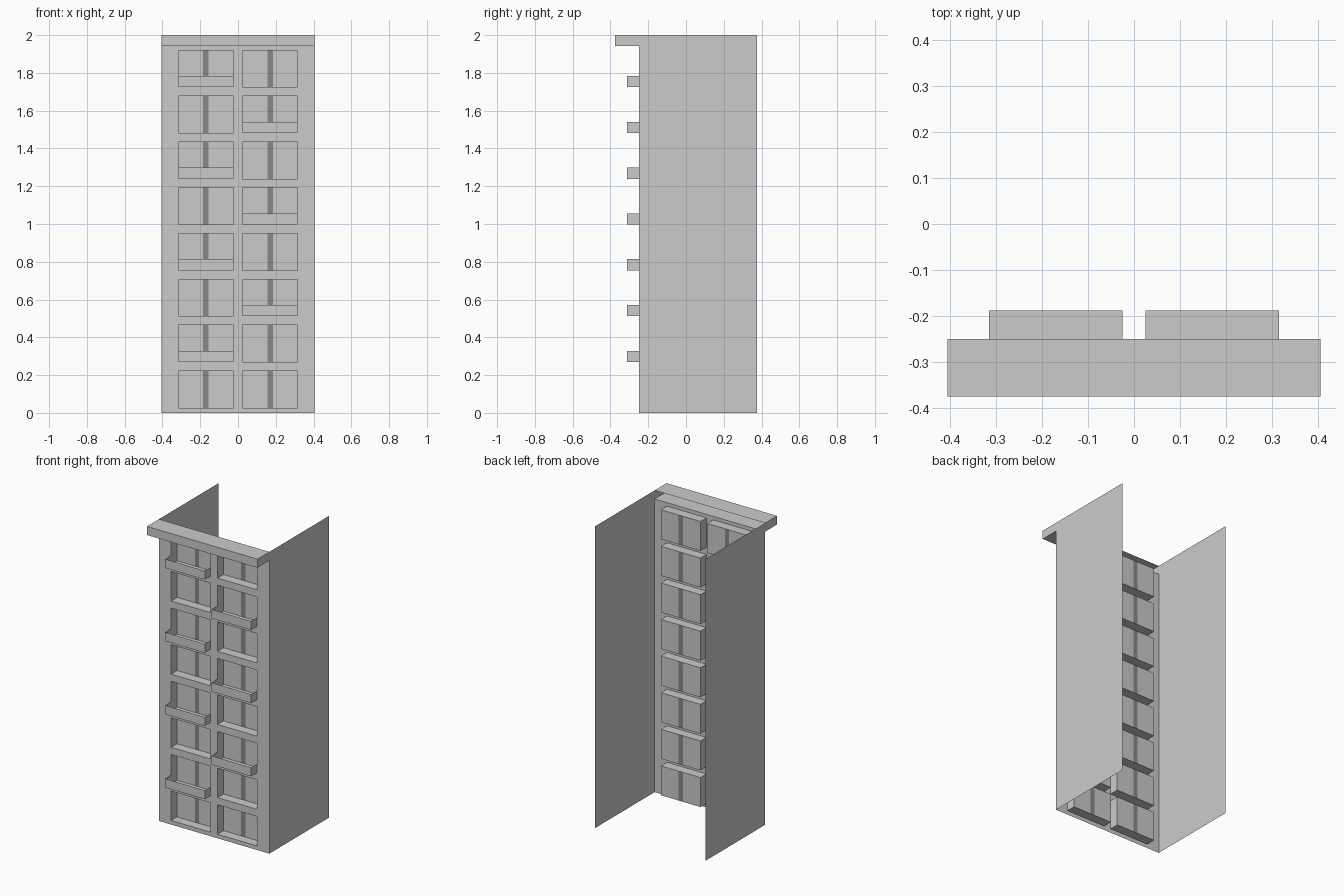
import bpy

if "Cube" in bpy.data.objects:
    bpy.data.objects.remove(bpy.data.objects["Cube"])

W, WALL, FRONT, BACK = 0.405, -0.25, -0.375, 0.375
PANE, BALC = -0.1875, -0.3125
H, CORNICE_Z = 2.0, 1.943
COLS = [(-0.315, -0.025), (0.025, 0.315)]
ROWS = [(0.027 + i * 0.2425, 0.222 + i * 0.2425) for i in range(8)]


def make(name, quads, mat=None):
    verts = [v for q in quads for v in q]
    faces = [tuple(range(i, i + 4)) for i in range(0, len(verts), 4)]
    me = bpy.data.meshes.new(name)
    me.from_pydata(verts, [], faces)
    ob = bpy.data.objects.new(name, me)
    bpy.context.collection.objects.link(ob)
    if mat:
        me.materials.append(mat)
    return ob


# quads facing -y, -z / +z and -x / +x
def qy(x0, x1, z0, z1, y):
    return [(x0, y, z0), (x1, y, z0), (x1, y, z1), (x0, y, z1)]


def qz(x0, x1, y0, y1, z, up=True):
    q = [(x0, y0, z), (x1, y0, z), (x1, y1, z), (x0, y1, z)]
    return q if up else q[::-1]


def qx(y0, y1, z0, z1, x, right=True):
    q = [(x, y0, z0), (x, y1, z0), (x, y1, z1), (x, y0, z1)]
    return q if right else q[::-1]


dark = bpy.data.materials.new("dark_mullion")
dark.diffuse_color = (0.25, 0.25, 0.25, 1)
dark.use_nodes = True
dark.node_tree.nodes["Principled BSDF"].inputs["Base Color"].default_value = dark.diffuse_color

# Front wall sheet with window openings
xs = [-W, *COLS[0], *COLS[1], W]
zs = [0] + [z for r in ROWS for z in r] + [CORNICE_Z]
wall = [qy(xs[i], xs[i + 1], zs[j], zs[j + 1], WALL)
        for i in range(5) for j in range(len(zs) - 1)
        if not (i in (1, 3) and j % 2 == 1)]
make("front_wall", wall)

# Side walls
make("side_walls", [qx(WALL, BACK, 0, H, W), qx(WALL, BACK, 0, H, -W, False)])

# Cornice, open at the back
make("cornice", [qy(-W, W, CORNICE_Z, H, FRONT),
                 qz(-W, W, FRONT, WALL, H),
                 qz(-W, W, FRONT, WALL, CORNICE_Z, False),
                 qx(FRONT, WALL, CORNICE_Z, H, W),
                 qx(FRONT, WALL, CORNICE_Z, H, -W, False)])

# Window recesses, panes, centre strips and balconies
reveals, panes, strips, balconies = [], [], [], []
for c, (x0, x1) in enumerate(COLS):
    m = (x0 + x1) / 2
    for r, (z0, z1) in enumerate(ROWS):
        reveals += [qz(x0, x1, WALL, PANE, z0), qz(x0, x1, WALL, PANE, z1, False),
                    qx(WALL, PANE, z0, z1, x0), qx(WALL, PANE, z0, z1, x1, False)]
        panes += [qy(x0, m - 0.015, z0, z1, PANE), qy(m + 0.015, x1, z0, z1, PANE)]
        strips.append(qy(m - 0.015, m + 0.015, z0, z1, PANE))
        if r > 0 and r % 2 == 1 - c:
            t = z0 + 0.059
            balconies += [qy(x0, x1, z0, t, BALC),
                          qz(x0, x1, BALC, WALL, z0, False),
                          qx(BALC, WALL, z0, t, x1),
                          qx(BALC, WALL, z0, t, x0, False)]
make("window_reveals", reveals)
make("window_panes", panes)
make("window_mullions", strips, dark)
make("balconies", balconies)
